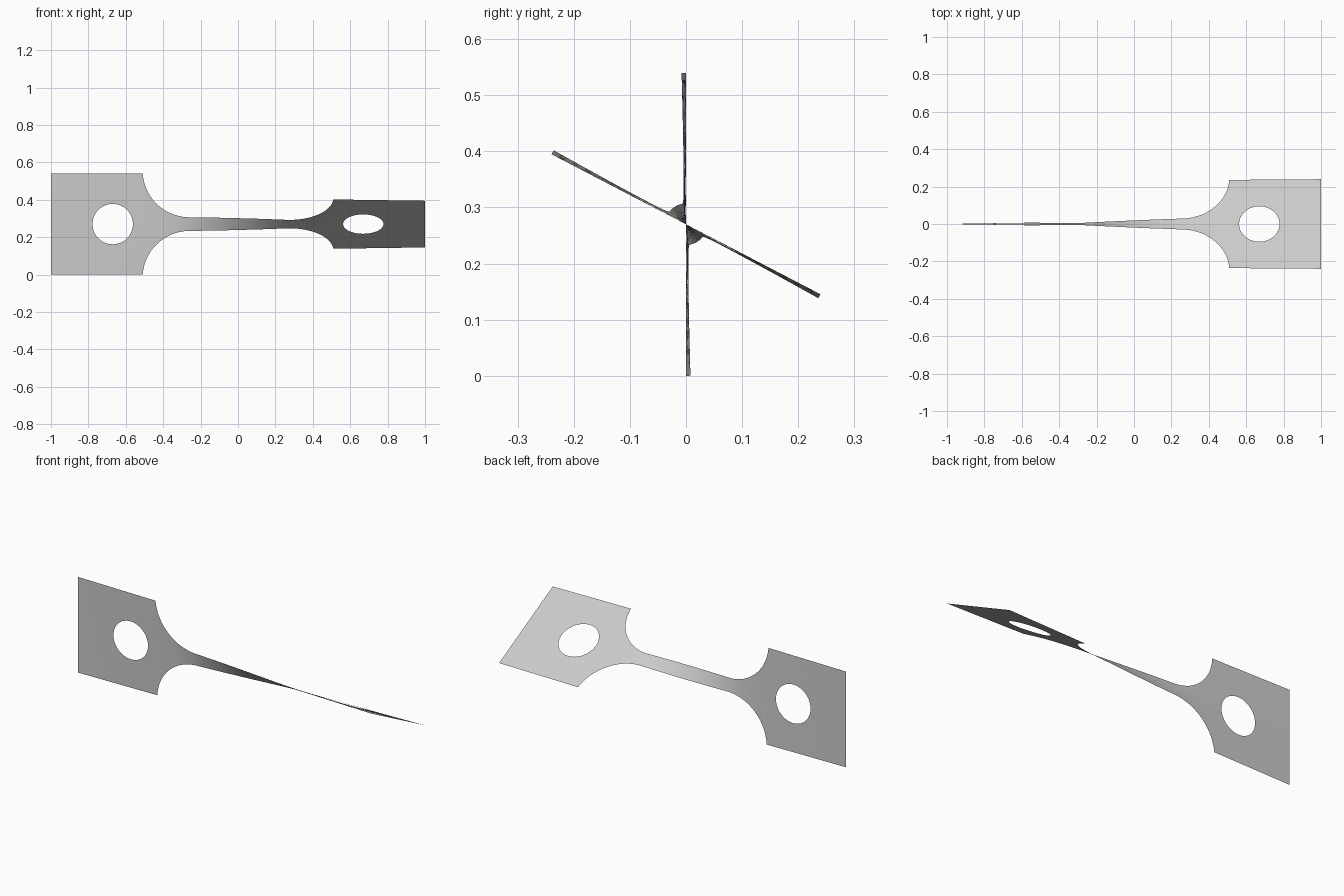
import bpy, bmesh, math

cube = bpy.data.objects.get("Cube")
if cube:
    bpy.data.objects.remove(cube, do_unlink=True)

HALF = 0.27       # half width of the end plates
NECK = 0.037      # half width of the neck
INNER = 0.51      # where a plate meets its fillet
FILLET = 0.25
HOLE_X, HOLE_R = 0.67, 0.108
TWIST = math.radians(62.5)
ROWS, RINGS, STEPS = 16, 6, 1000


def half_width(x):
    """Outline of the flat strip: plate, round fillet, straight neck."""
    d = abs(x) - (INNER - FILLET)
    if d <= 0:
        return NECK
    if d >= FILLET:
        return HALF
    return min(HALF, NECK + FILLET - math.sqrt(FILLET ** 2 - d ** 2))


# Twist builds up faster where the strip is narrower
total = [0.0]
for i in range(STEPS):
    x = -1 + 2 * (i + 0.5) / STEPS
    total.append(total[-1] + half_width(x) ** -1.58)


def twist_at(x):
    t = min(max((x + 1) / 2 * STEPS, 0), STEPS)
    i = min(int(t), STEPS - 1)
    return TWIST * (total[i] + (total[i + 1] - total[i]) * (t - i)) / total[-1]


bm = bmesh.new()


def grid(columns, closed=False):
    """Skin a list of point columns with quads."""
    verts = [[bm.verts.new((x, 0, s)) for x, s in col] for col in columns]
    for a, b in zip(verts, verts[1:]):
        n = len(a)
        for i in range(n if closed else n - 1):
            j = (i + 1) % n
            bm.faces.new((a[i], b[i], b[j], a[j]))


# Neck and fillets, columns spaced evenly around each fillet arc
arc = [INNER - FILLET + FILLET * math.sin(math.pi / 2 * i / 24) for i in range(25)]
straight = [(INNER - FILLET) * (i / 20 - 1) for i in range(1, 40)]
stations = [-x for x in reversed(arc)] + straight + arc
spread = [2 * i / ROWS - 1 for i in range(ROWS + 1)]
grid([[(x, half_width(x) * t) for t in spread] for x in stations])

# End plates, each ringed around its round hole
mid, reach = (1 + INNER) / 2, (1 - INNER) / 2
square = ([(1, t) for t in spread[:-1]] + [(-t, 1) for t in spread[:-1]]
          + [(-1, -t) for t in spread[:-1]] + [(t, -1) for t in spread[:-1]])
for side in (-1, 1):
    rings = []
    for k in range(RINGS + 1):
        f = k / RINGS
        ring = []
        for i, (u, v) in enumerate(square):
            a = 2 * math.pi * i / len(square) - math.pi / 4
            hx, hs = HOLE_X + HOLE_R * math.cos(a), HOLE_R * math.sin(a)
            ox, os = mid + reach * u, HALF * v
            ring.append((side * (hx + (ox - hx) * f), hs + (os - hs) * f))
        rings.append(ring)
    grid(rings, closed=True)

bmesh.ops.remove_doubles(bm, verts=bm.verts, dist=0.0005)

# Twist the flat strip about its long axis
for v in bm.verts:
    a, s = twist_at(v.co.x), v.co.z
    v.co.y, v.co.z = -s * math.sin(a), HALF + s * math.cos(a)
bmesh.ops.recalc_face_normals(bm, faces=bm.faces)
front = min(bm.faces, key=lambda f: f.calc_center_median().x)
if front.normal.y > 0:
    bmesh.ops.reverse_faces(bm, faces=bm.faces)

mesh = bpy.data.meshes.new("twisted_strip")
bm.to_mesh(mesh)
bm.free()
strip = bpy.data.objects.new("twisted_strip", mesh)
bpy.context.collection.objects.link(strip)

# Plain grey sheet
grey = bpy.data.materials.new("light_grey")
grey.use_nodes = True
colour = (0.6, 0.6, 0.6, 1)
grey.diffuse_color = colour
grey.node_tree.nodes["Principled BSDF"].inputs["Base Color"].default_value = colour
mesh.materials.append(grey)

bpy.context.view_layer.objects.active = strip
strip.select_set(True)
bpy.ops.object.shade_smooth_by_angle()
